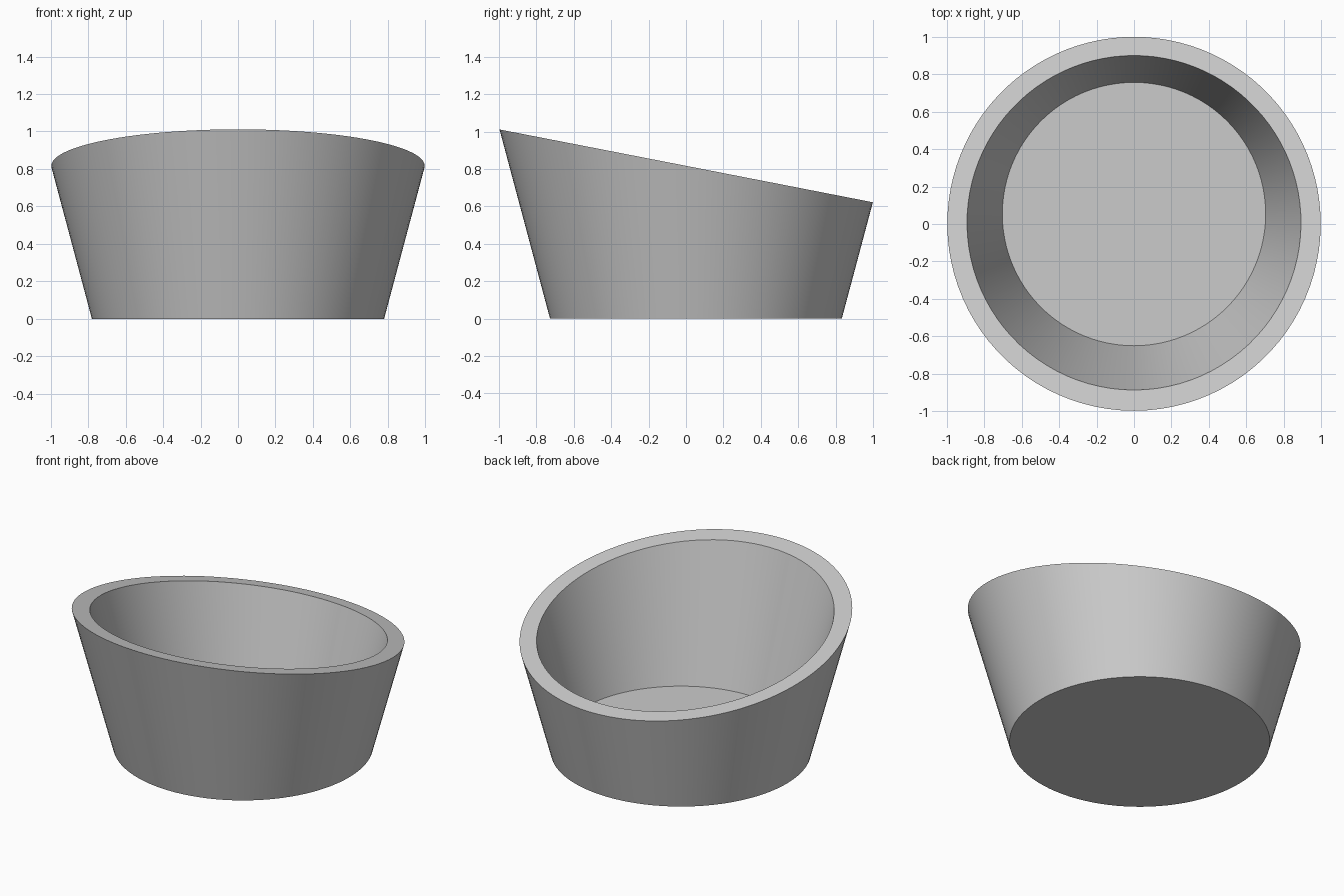
import bpy, bmesh, math

cube = bpy.data.objects.get("Cube")
if cube:
    bpy.data.objects.remove(cube)

SIDES = 96
AXIS_Y = 0.053        # the cone axis sits slightly towards the back
FLARE = 0.267         # radius gained per unit of height
BASE_R = 0.78
WALL = 0.105          # horizontal wall thickness
FLOOR_Z = 0.105
RIM_Z, RIM_SLOPE = 0.817, 0.195   # slanted rim plane: z = RIM_Z - RIM_SLOPE * y

grey = bpy.data.materials.new("light_grey")
grey.use_nodes = True
colour = (0.6, 0.6, 0.6, 1)
grey.diffuse_color = colour
grey.node_tree.nodes["Principled BSDF"].inputs["Base Color"].default_value = colour


def ring(bm, base_r, height):
    """Ring on a flared cone; height is a function of the direction's sine."""
    verts = []
    for i in range(SIDES):
        a = math.tau * i / SIDES
        z = height(base_r, math.sin(a))
        r = base_r + FLARE * z
        verts.append(bm.verts.new((r * math.cos(a), AXIS_Y + r * math.sin(a), z)))
    return verts


def rim_height(base_r, s):
    """Height where a cone's straight side meets the slanted rim plane."""
    return (RIM_Z - RIM_SLOPE * (AXIS_Y + base_r * s)) / (1 + RIM_SLOPE * FLARE * s)


# Bowl: outer wall, slanted rim, inner wall, closed by base and floor
bm = bmesh.new()
rings = [
    ring(bm, BASE_R, lambda r, s: 0),
    ring(bm, BASE_R, rim_height),
    ring(bm, BASE_R - WALL, rim_height),
    ring(bm, BASE_R - WALL, lambda r, s: FLOOR_Z),
]
for low, high in zip(rings, rings[1:]):
    for i in range(SIDES):
        j = (i + 1) % SIDES
        bm.faces.new((low[i], low[j], high[j], high[i]))
bm.faces.new(rings[0][::-1])
bm.faces.new(rings[-1])
bmesh.ops.recalc_face_normals(bm, faces=bm.faces)

mesh = bpy.data.meshes.new("slanted_bowl")
bm.to_mesh(mesh)
bm.free()
mesh.materials.append(grey)
bowl = bpy.data.objects.new("slanted_bowl", mesh)
bpy.context.collection.objects.link(bowl)

# Smooth walls with crisp rim and floor edges
bpy.ops.object.select_all(action="DESELECT")
bowl.select_set(True)
bpy.context.view_layer.objects.active = bowl
bpy.ops.object.shade_smooth_by_angle(angle=math.radians(30))
